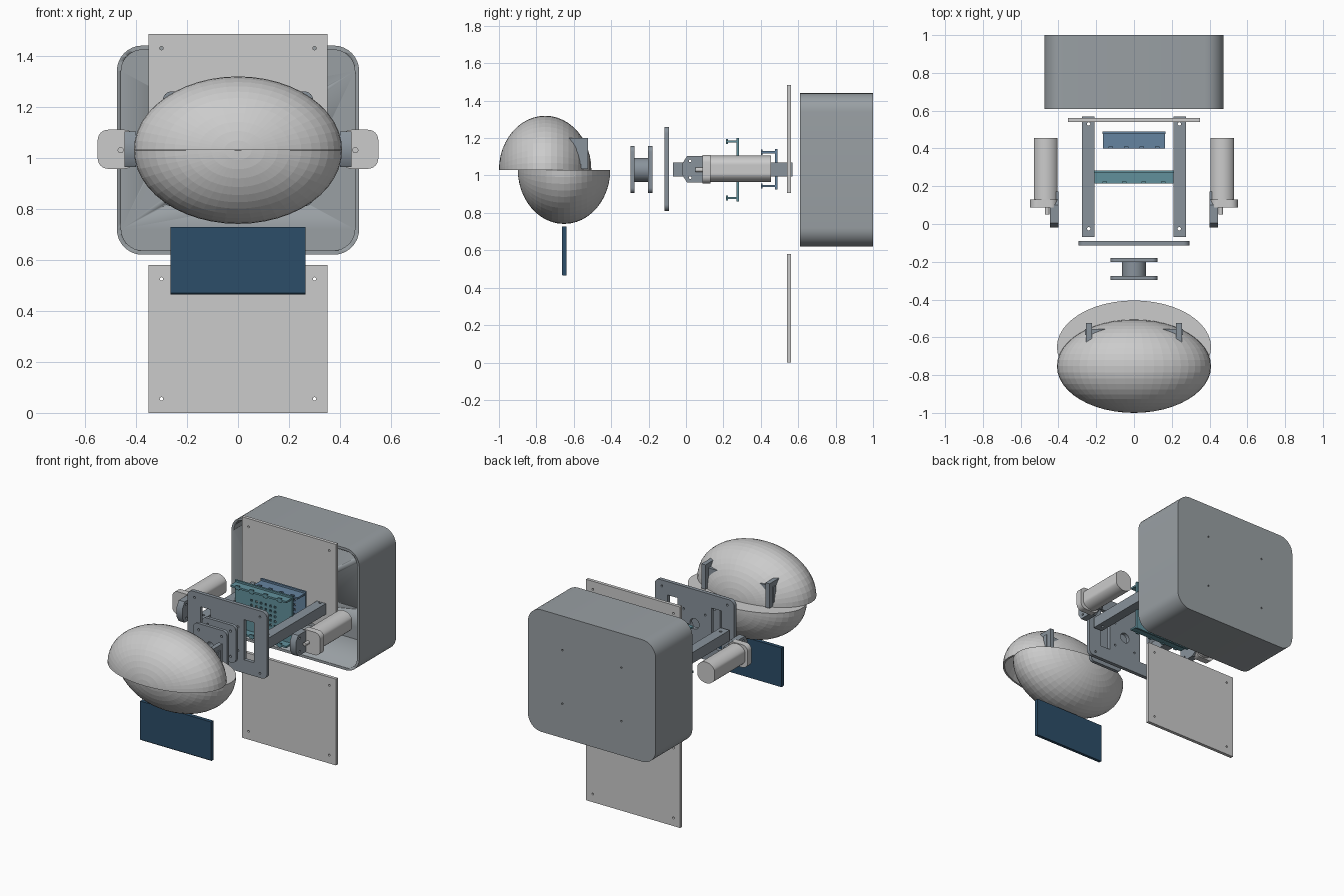
import bpy, bmesh
from math import sin, cos, pi
from mathutils import Matrix

if "Cube" in bpy.data.objects:
    bpy.data.objects.remove(bpy.data.objects["Cube"])

ZC = 1.03  # height of the main axis
AXES = {'Y': Matrix(((1, 0, 0), (0, 0, -1), (0, 1, 0))),   # profile in x,z
        'X': Matrix(((0, 0, 1), (1, 0, 0), (0, 1, 0))),    # profile in y,z
        'Z': Matrix.Identity(3)}                           # profile in x,y


def material(name, rgb):
    m = bpy.data.materials.new(name)
    m.diffuse_color = (*rgb, 1)
    m.use_nodes = True
    m.node_tree.nodes["Principled BSDF"].inputs["Base Color"].default_value = m.diffuse_color
    return m


STEEL = material("slate", (0.25, 0.29, 0.33))
SHELL = material("housing_grey", (0.32, 0.35, 0.37))
TEAL = material("teal", (0.12, 0.28, 0.33))
BLUE = material("blue", (0.13, 0.23, 0.35))
DARK = material("dark_blue", (0.025, 0.075, 0.14))


def circle(x, y, r, n=16):
    return [(x + r * cos(2 * pi * i / n), y + r * sin(2 * pi * i / n)) for i in range(n)]


def rect(x0, x1, y0, y1, r=0.0, n=8):
    if r == 0:
        return [(x0, y0), (x1, y0), (x1, y1), (x0, y1)]
    pts = []
    for cx, cy, a in ((x1 - r, y1 - r, 0), (x0 + r, y1 - r, 1), (x0 + r, y0 + r, 2), (x1 - r, y0 + r, 3)):
        for i in range(n + 1):
            t = (a + i / n) * pi / 2
            pts.append((cx + r * cos(t), cy + r * sin(t)))
    return pts


def add_object(name, mesh, mat=None):
    mesh.materials.clear()
    if mat:
        mesh.materials.append(mat)
    ob = bpy.data.objects.new(name, mesh)
    bpy.context.collection.objects.link(ob)
    return ob


def smooth(ob):
    bpy.ops.object.select_all(action='DESELECT')
    ob.select_set(True)
    bpy.context.view_layer.objects.active = ob
    bpy.ops.object.shade_smooth_by_angle(angle=0.6)


def prism(name, axis, a, b, loops, mat=None):
    """Extrude an outline (first loop) with holes (other loops) from a to b along axis."""
    cu = bpy.data.curves.new(name, 'CURVE')
    cu.dimensions, cu.fill_mode, cu.extrude = '2D', 'BOTH', abs(b - a) / 2
    for pts in loops:
        s = cu.splines.new('POLY')
        s.points.add(len(pts) - 1)
        for p, (x, y) in zip(s.points, pts):
            p.co = (x, y, 0, 1)
        s.use_cyclic_u = True
    tmp = bpy.data.objects.new("tmp", cu)
    bpy.context.collection.objects.link(tmp)
    dg = bpy.context.evaluated_depsgraph_get()
    mesh = bpy.data.meshes.new_from_object(tmp.evaluated_get(dg))
    bpy.data.objects.remove(tmp)
    mid = (a + b) / 2 * (-1 if axis == 'Y' else 1)
    mesh.transform(AXES[axis].to_4x4() @ Matrix.Translation((0, 0, mid)))
    bm = bmesh.new()
    bm.from_mesh(mesh)
    bmesh.ops.remove_doubles(bm, verts=bm.verts, dist=1e-5)
    bmesh.ops.recalc_face_normals(bm, faces=bm.faces)
    bm.to_mesh(mesh)
    bm.free()
    ob = add_object(name, mesh, mat)
    smooth(ob)
    return ob


def grid_holes(dx, dz, r, zc=ZC, n=12):
    return [circle(sx * dx, zc + sz * dz, r, n) for sx in (-1, 1) for sz in (-1, 1)]


# Back housing: rounded open box with four mounting holes in its back wall
housing = prism("back_housing", 'Y', 0.61, 1.0,
                [rect(-0.475, 0.475, 0.62, 1.44, 0.1)] + grid_holes(0.22, 0.18, 0.006), SHELL)
cutter = prism("cavity_cutter", 'Y', 0.5, 0.98, [rect(-0.458, 0.458, 0.637, 1.423, 0.083)])
mod = housing.modifiers.new("hollow", 'BOOLEAN')
mod.operation, mod.object, mod.solver = 'DIFFERENCE', cutter, 'EXACT'
bpy.context.view_layer.objects.active = housing
bpy.ops.object.modifier_apply(modifier="hollow")
bpy.data.objects.remove(cutter)

# Cover panels
for name, z0, z1 in (("upper_cover_panel", 0.905, 1.485), ("lower_cover_panel", 0.0, 0.58)):
    prism(name, 'Y', 0.54, 0.562,
          [rect(-0.35, 0.35, z0, z1)] + grid_holes(0.3, 0.235, 0.007, (z0 + z1) / 2))

# Front frame plate with two windows and a centre hole
prism("front_frame", 'Y', -0.115, -0.09,
      [rect(-0.295, 0.295, 0.81, 1.26, 0.035), circle(0, ZC, 0.035, 24),
       rect(-0.2, -0.125, 0.9, 1.17), rect(0.125, 0.2, 0.9, 1.17)]
      + grid_holes(0.08, 0.08, 0.007) + grid_holes(0.243, 0.19, 0.007), STEEL)

# Neck joint: two square flanges on a round core
for name, y0, y1 in (("neck_front_flange", -0.297, -0.275), ("neck_back_flange", -0.202, -0.18)):
    prism(name, 'Y', y0, y1,
          [rect(-0.125, 0.125, 0.905, 1.157, 0.03), circle(0, ZC, 0.025)] + grid_holes(0.085, 0.085, 0.008), STEEL)
prism("neck_core", 'Y', -0.275, -0.202, [circle(0, ZC, 0.064, 32), circle(0, ZC, 0.025)], STEEL)


# Circuit trays: perforated plate, top and bottom flanges, edge tabs
def tray(name, mat, hw, z0, z1, y0, y1, t=0.013):
    zm = (z0 + z1) / 2
    holes = [rect(x - 0.007, x + 0.007, z - 0.007, z + 0.007)
             for x in [(i - 2.5) * 0.035 for i in range(6)]
             for z in [zm + (j - 2) * 0.032 for j in range(5)]]
    prism(name + "_plate", 'Y', y1 - t, y1, [rect(-hw - 0.005, hw + 0.005, z0, z1)] + holes, mat)
    for label, z in (("top", z1 - 0.024), ("bottom", z0 + 0.012)):
        prism(f"{name}_{label}_flange", 'Z', z, z + 0.012,
              [rect(-hw, hw, y0, y1 - t)], mat)
        for i in range(4):
            x = (i - 1.5) * hw * 0.5
            prism(f"{name}_{label}_tab_{i}", 'Z', z - 0.008, z + 0.02,
                  [rect(x - 0.012, x + 0.012, y0, y0 + 0.01)], mat)


tray("teal_tray", TEAL, 0.208, 0.862, 1.2, 0.215, 0.283)
tray("blue_tray", BLUE, 0.163, 0.925, 1.142, 0.4, 0.49)

# Mirrored parts: rails, motors, brackets, hinge tabs
for s, side in ((-1, "left"), (1, "right")):
    def mx(pts):
        return [(s * x, y) for x, y in pts]

    def span(a, b):
        return min(s * a, s * b), max(s * a, s * b)

    prism(f"{side}_rail", 'Z', 0.995, 1.068,
          [mx(rect(0.208, 0.275, -0.07, 0.57)), mx(circle(0.24, -0.025, 0.009)),
           mx(circle(0.24, 0.53, 0.009))], STEEL)
    # motor can with flattened sides
    can = [(0.467 + max(-0.062, min(0.062, x)), y) for x, y in circle(0, ZC + 0.005, 0.071, 40)]
    prism(f"{side}_motor_can", 'Y', 0.12, 0.455, [mx(can)])
    prism(f"{side}_motor_gearbox", 'Y', 0.088, 0.13, [mx(rect(0.405, 0.55, 0.957, 1.11, 0.04))])
    prism(f"{side}_motor_shaft", 'Y', 0.05, 0.09, [mx(circle(0.46, ZC, 0.012))])
    # bracket with rounded nose and screw holes
    prism(f"{side}_motor_bracket", 'X', *span(0.4, 0.444),
          [[(-0.018, 1.0), (0.005, 0.963), (0.1, 0.963), (0.13, 0.985), (0.172, 0.985), (0.172, 1.082),
            (0.13, 1.082), (0.1, 1.103), (0.005, 1.103), (-0.018, 1.066)],
           circle(0.022, 1.078, 0.007), circle(0.022, 0.988, 0.007)], STEEL)
    # hinge block and post on the back of the face shell
    prism(f"{side}_hinge_block", 'Y', -0.585, -0.557, [mx(rect(0.11, 0.26, 1.06, 1.168))], STEEL)
    prism(f"{side}_hinge_post", 'Y', -0.63, -0.525, [mx(rect(0.223, 0.253, 1.035, 1.2))], STEEL)


# Head: two half ellipsoids with poles along y
def half_shell(name, yc, upper, wall):
    bm = bmesh.new()
    bmesh.ops.create_uvsphere(bm, u_segments=48, v_segments=24, radius=1)
    bmesh.ops.rotate(bm, verts=bm.verts, matrix=Matrix.Rotation(pi / 2, 3, 'X'))
    bmesh.ops.scale(bm, verts=bm.verts, vec=(0.408, 0.247, 0.289))
    cut = bmesh.ops.bisect_plane(bm, geom=bm.verts[:] + bm.edges[:] + bm.faces[:], dist=1e-5,
                                 plane_co=(0, 0, 0), plane_no=(0, 0, -1 if upper else 1), clear_outer=True)
    if not wall:
        edges = [e for e in bm.edges if e.is_boundary]
        bmesh.ops.contextual_create(bm, geom=edges)
    bmesh.ops.recalc_face_normals(bm, faces=bm.faces)
    mesh = bpy.data.meshes.new(name)
    bm.to_mesh(mesh)
    bm.free()
    ob = add_object(name, mesh)
    ob.location = (0, yc, ZC)
    if wall:
        if sum(p.normal.dot(p.center) for p in mesh.polygons) < 0:
            mesh.flip_normals()
        m = ob.modifiers.new("wall", 'SOLIDIFY')
        m.thickness, m.offset = wall, -1


half_shell("upper_head_shell", -0.753, True, 0.012)
half_shell("lower_head_shell", -0.652, False, 0)

# Display panel below the head
prism("display_panel", 'X', -0.264, 0.264,
      [[(-0.663, 0.47), (-0.658, 0.465), (-0.638, 0.465), (-0.638, 0.728), (-0.663, 0.728)]], DARK)
